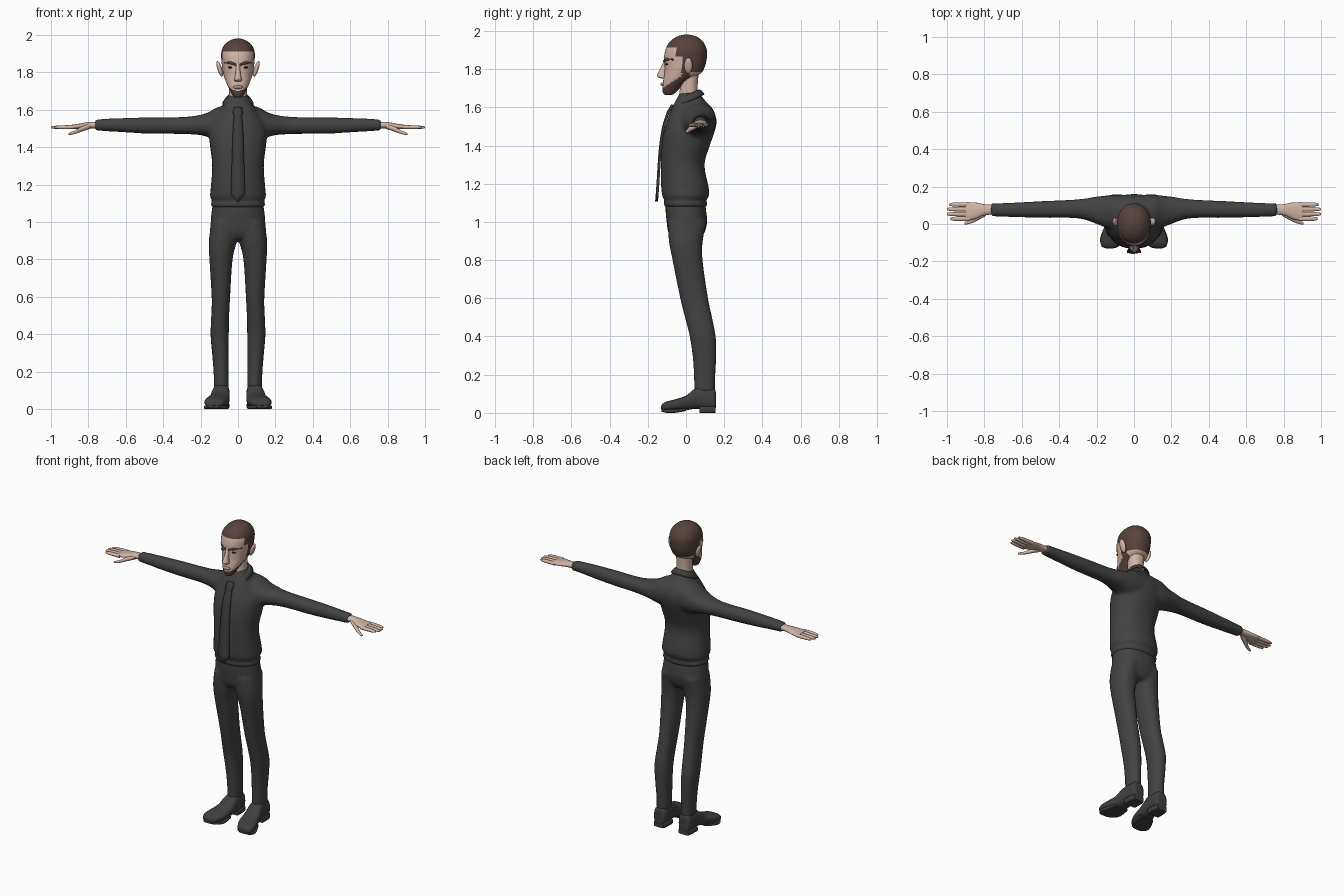
import bpy, bmesh, math
from mathutils import Matrix


def material(name, rgb):
    m = bpy.data.materials.new(name)
    m.diffuse_color = (*rgb, 1)
    return m


SUIT = material("charcoal cloth", (0.055, 0.055, 0.055))
TIE = material("tie charcoal", (0.048, 0.048, 0.05))
SHOE = material("shoe leather", (0.05, 0.05, 0.05))
SKIN = material("skin", (0.64, 0.46, 0.38))
HAIR = material("brown hair", (0.095, 0.055, 0.045))
DARK = material("dark eye", (0.02, 0.015, 0.015))
LIPS = material("lips", (0.42, 0.29, 0.26))

# how (a, b, t) of a cross-section maps to x, y, z for each loft axis
AXES = {"z": lambda a, b, t: (a, b, t),
        "x": lambda a, b, t: (t, b, a),
        "y": lambda a, b, t: (a, t, b)}


def spline(rows, sub):
    """Catmull-Rom interpolation of rows of numbers."""
    out = []
    for i in range(len(rows) - 1):
        p0, p1, p2, p3 = rows[max(i - 1, 0)], rows[i], rows[i + 1], rows[min(i + 2, len(rows) - 1)]
        for k in range(sub):
            u = k / sub
            out.append([0.5 * (2 * b + (c - a) * u + (2 * a - 5 * b + 4 * c - d) * u * u
                               + (3 * b - a - 3 * c + d) * u ** 3)
                        for a, b, c, d in zip(p0, p1, p2, p3)])
    return out + [list(rows[-1])]


def loft(bm, axis, rows, n=2.2, sides=28, sub=4):
    """Rows are (t, a0, a1, b0, b1): position and extents of rounded sections."""
    rings = []
    for t, a0, a1, b0, b1 in spline(rows, sub):
        ring = []
        for k in range(sides):
            w = 2 * math.pi * k / sides
            c, s = math.cos(w), math.sin(w)
            c = math.copysign(abs(c) ** (2 / n), c)
            s = math.copysign(abs(s) ** (2 / n), s)
            ring.append(bm.verts.new(AXES[axis]((a0 + a1) / 2 + c * (a1 - a0) / 2,
                                                (b0 + b1) / 2 + s * (b1 - b0) / 2, t)))
        rings.append(ring)
    for r, q in zip(rings, rings[1:]):
        for k in range(sides):
            j = (k + 1) % sides
            bm.faces.new((r[k], r[j], q[j], q[k]))
    bm.faces.new(rings[0])
    bm.faces.new(rings[-1])


def sym(rows):
    """(t, half width, b0, b1) to full section rows."""
    return [(t, -h, h, f, b) for t, h, f, b in rows]


def ball(bm, loc, scale, rot=0):
    m = Matrix.Translation(loc) @ Matrix.Rotation(rot, 4, "Y") @ Matrix.Diagonal((*scale, 1))
    bmesh.ops.create_uvsphere(bm, u_segments=16, v_segments=10, radius=1, matrix=m)


def finish(name, bm, mats, mirror=False, voxel=0):
    bmesh.ops.recalc_face_normals(bm, faces=bm.faces)
    for f in bm.faces:
        f.smooth = len(f.verts) < 5
    me = bpy.data.meshes.new(name)
    bm.to_mesh(me)
    bm.free()
    for m in mats:
        me.materials.append(m)
    ob = bpy.data.objects.new(name, me)
    bpy.context.collection.objects.link(ob)
    if mirror:
        ob.modifiers.new("mirror", "MIRROR").use_mirror_merge = False
    if voxel:
        r = ob.modifiers.new("blend", "REMESH")
        r.mode, r.voxel_size, r.use_smooth_shade = "VOXEL", voxel, True
        s = ob.modifiers.new("soften", "SMOOTH")
        s.factor, s.iterations = 0.5, 4
    return ob


# shirt: torso with rolled hem, shoulders and sleeves blended together
bm = bmesh.new()
loft(bm, "z", sym([(1.075, .132, -.105, .1), (1.092, .147, -.118, .113), (1.112, .137, -.112, .105),
                   (1.135, .15, -.124, .12), (1.18, .146, -.13, .119), (1.3, .138, -.132, .097),
                   (1.4, .149, -.127, .125), (1.48, .156, -.114, .152), (1.54, .14, -.096, .16),
                   (1.6, .1, -.073, .128), (1.65, .066, -.046, .088), (1.675, .057, -.034, .07)]), sides=40)
loft(bm, "x", [(-.02, 1.44, 1.63, -.02, .155), (.1, 1.44, 1.617, -.03, .157), (.15, 1.45, 1.59, -.02, .152),
               (.2, 1.464, 1.573, 0, .147), (.3, 1.47, 1.561, .03, .132), (.5, 1.473, 1.559, .033, .122),
               (.7, 1.485, 1.552, .038, .112), (.765, 1.488, 1.547, .042, .11)])
finish("shirt", bm, [SUIT], mirror=True, voxel=.011)

# trousers: hips and two legs
bm = bmesh.new()
loft(bm, "z", sym([(1.1, .135, -.108, .1), (1.04, .143, -.106, .108), (1.0, .146, -.101, .111),
                   (.95, .15, -.095, .1), (.91, .14, -.075, .075)]), sides=40)
loft(bm, "z", [(1.0, .005, .142, -.096, .107), (.9, .006, .156, -.09, .088), (.8, .029, .153, -.071, .087),
               (.6, .042, .141, -.031, .116), (.5, .047, .143, -.006, .137), (.4, .049, .147, .019, .156),
               (.3, .049, .139, .034, .159), (.2, .049, .131, .041, .154), (.105, .05, .128, .044, .153)])
finish("trousers", bm, [SUIT], mirror=True, voxel=.011)

# shoes with front sole and heel block
bm = bmesh.new()
loft(bm, "y", [(.157, .065, .115, .03, .1), (.145, .05, .13, .012, .13), (.08, .045, .135, .02, .137),
               (.04, .045, .142, .02, .122), (0, .045, .153, .014, .09), (-.06, .052, .174, .01, .07),
               (-.1, .068, .179, .01, .06), (-.122, .085, .17, .012, .048), (-.13, .11, .15, .02, .035)], n=2.6)
loft(bm, "y", [(.0, .05, .15, .01, .025), (-.06, .05, .177, 0, .02), (-.1, .066, .18, 0, .02),
               (-.128, .1, .16, .006, .02)], n=6)
loft(bm, "y", [(.155, .055, .125, 0, .035), (.13, .047, .133, 0, .035), (.07, .047, .135, 0, .035)], n=6)
finish("shoes", bm, [SHOE], mirror=True)

# hands: palm, four fingers and thumb
bm = bmesh.new()
loft(bm, "x", [(.74, 1.5, 1.536, .05, .102), (.8, 1.5, 1.534, .047, .106), (.85, 1.497, 1.525, .026, .115),
               (.9, 1.496, 1.518, .017, .116)], sides=20)
for y, tip in ((.028, .985), (.053, 1.0), (.079, 1.0), (.104, .988)):
    loft(bm, "x", [(.88, 1.496, 1.518, y - .013, y + .013), (.95, 1.497, 1.516, y - .012, y + .012),
                   (tip - .012, 1.499, 1.513, y - .009, y + .009), (tip, 1.503, 1.509, y - .004, y + .004)],
         sides=10)
loft(bm, "x", [(.79, 1.498, 1.525, .045, .075), (.83, 1.485, 1.513, .022, .058), (.87, 1.471, 1.49, .004, .026),
               (.9, 1.465, 1.478, -.003, .012), (.907, 1.468, 1.472, 0, .006)], sides=12)
finish("hands", bm, [SKIN], mirror=True)

# head: hair and beard coloured by height and depth
bm = bmesh.new()
loft(bm, "z", sym([(1.665, .018, -.108, -.075), (1.672, .026, -.118, -.06), (1.69, .036, -.124, -.04),
                   (1.72, .052, -.122, -.012), (1.75, .065, -.118, .03), (1.78, .076, -.113, .08),
                   (1.82, .084, -.112, .101), (1.86, .088, -.115, .109), (1.9, .09, -.108, .109),
                   (1.935, .08, -.092, .095), (1.96, .059, -.065, .072), (1.974, .035, -.038, .045),
                   (1.981, .008, -.008, .012)]), sides=56, sub=6)
for f in bm.faces:
    x, y, z = f.calc_center_median()
    cap = z > 1.915 or (y > -.05 and z > 1.87) or (y > .02 and z > 1.785)
    sideburn = -.022 < y < .02 and z > 1.74
    beard = z < 1.703 + (y + .12) * .62 and y < .01
    f.material_index = int(cap or sideburn or beard)
finish("head", bm, [SKIN, HAIR])

# neck
bm = bmesh.new()
loft(bm, "z", sym([(1.58, .055, -.05, .07), (1.64, .049, -.04, .062), (1.7, .047, -.032, .06),
                   (1.8, .05, -.03, .068)]))
finish("neck", bm, [SKIN])

# nose
bm = bmesh.new()
loft(bm, "z", sym([(1.75, .012, -.128, -.1), (1.757, .021, -.146, -.1), (1.768, .019, -.152, -.1),
                   (1.8, .013, -.136, -.1), (1.835, .011, -.119, -.09), (1.855, .012, -.114, -.09)]), sides=16)
finish("nose", bm, [SKIN])

# ears
bm = bmesh.new()
ball(bm, (.098, .012, 1.818), (.012, .022, .044), .3)
finish("ears", bm, [SKIN], mirror=True)

# eyebrows
bm = bmesh.new()
loft(bm, "x", [(.012, 1.835, 1.847, -.121, -.1), (.045, 1.843, 1.86, -.108, -.085),
               (.076, 1.846, 1.855, -.072, -.05)], sides=12)
finish("eyebrows", bm, [HAIR], mirror=True)

# eyes
bm = bmesh.new()
ball(bm, (.038, -.1, 1.826), (.016, .008, .006))
finish("eyes", bm, [DARK], mirror=True)

# lips
bm = bmesh.new()
ball(bm, (0, -.121, 1.721), (.027, .013, .01))
finish("lips", bm, [LIPS])


def sheet(name, rows, mat, thick):
    """Thin cloth sheet from rows of points."""
    bm = bmesh.new()
    grid = [[bm.verts.new(p) for p in row] for row in rows]
    for r, q in zip(grid, grid[1:]):
        for k in range(len(r) - 1):
            bm.faces.new((r[k], r[k + 1], q[k + 1], q[k]))
    ob = finish(name, bm, [mat])
    s = ob.modifiers.new("thickness", "SOLIDIFY")
    s.thickness, s.offset = thick, 0
    return ob


# shirt collar, open at the front with lowered points
ring = [math.radians(-90 + 24 + 312 * k / 36) for k in range(37)]
rows = []
for hx, hy, z, drop in ((.054, .052, 1.668, .022), (.066, .062, 1.652, .034), (.08, .078, 1.632, .034)):
    rows.append([(hx * math.cos(w), .016 + hy * math.sin(w) * (1.12 if math.sin(w) < 0 else 1),
                  z + drop * math.sin(w)) for w in ring])
sheet("collar", rows, SUIT, .008)

# necktie hanging in front of the shirt
tie = spline([(1.612, .02, -.073), (1.58, .026, -.092), (1.565, .021, -.098), (1.5, .026, -.119),
              (1.4, .03, -.135), (1.3, .033, -.143), (1.2, .036, -.149), (1.145, .037, -.153)], 3)
tie.append([1.108, .003, -.156])
sheet("necktie", [[(-h, y + .004, z), (0, y, z), (h, y + .004, z)] for z, h, y in tie], TIE, .011)
